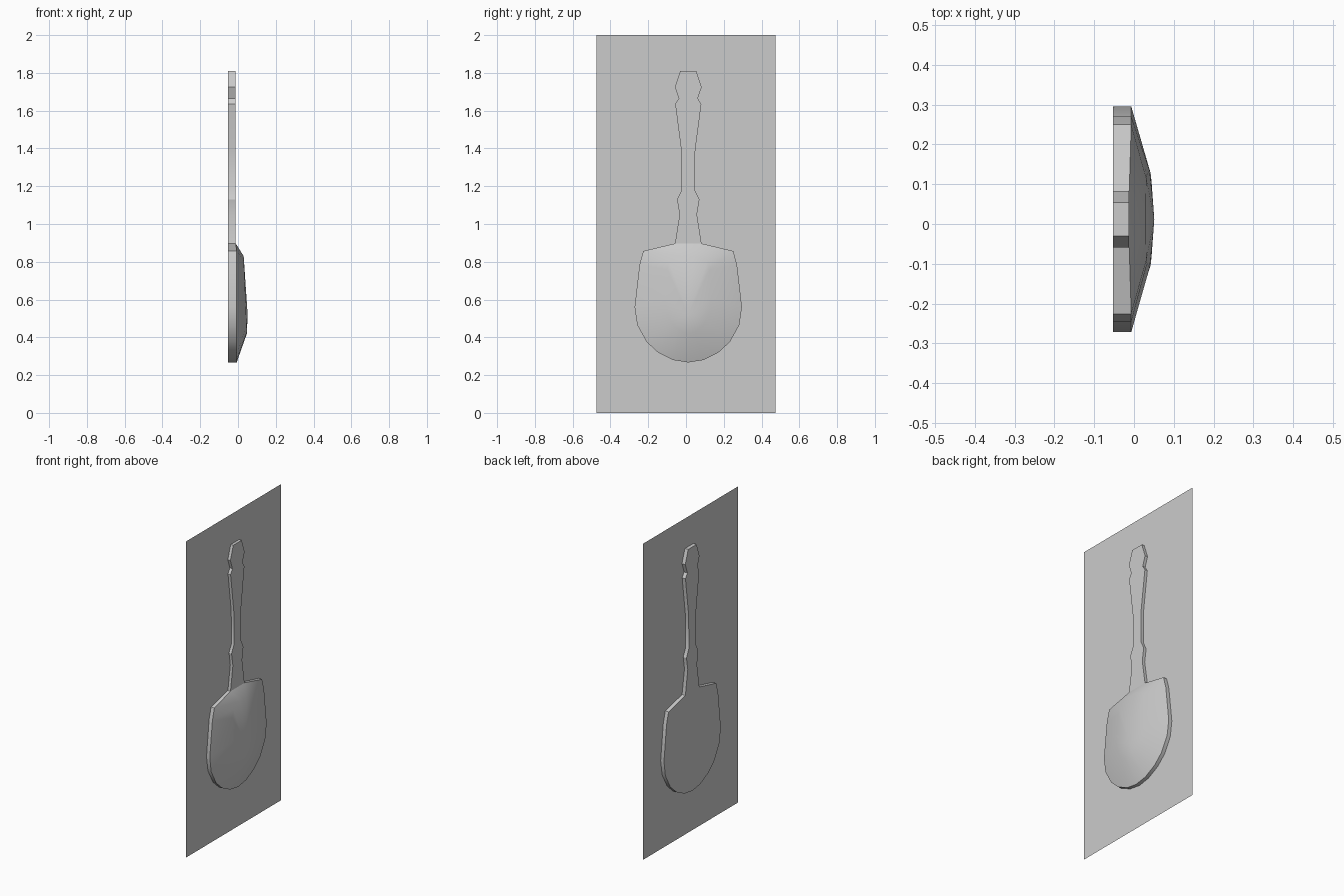
import bpy, bmesh, math

if "Cube" in bpy.data.objects:
    bpy.data.objects.remove(bpy.data.objects["Cube"], do_unlink=True)

grey = bpy.data.materials.new("plain grey")
grey.use_nodes = True
GREY = (0.6, 0.6, 0.6, 1)
grey.diffuse_color = GREY
grey.node_tree.nodes["Principled BSDF"].inputs["Base Color"].default_value = GREY


def make_object(name, bm):
    mesh = bpy.data.meshes.new(name)
    bm.to_mesh(mesh)
    bm.free()
    mesh.materials.append(grey)
    obj = bpy.data.objects.new(name, mesh)
    bpy.context.collection.objects.link(obj)
    return obj


# Thin upright board that runs through the middle of the spade
BOARD_X, BOARD_HALF, HEIGHT = -0.03, 0.475, 2.0
bm = bmesh.new()
corners = [(-BOARD_HALF, 0), (BOARD_HALF, 0), (BOARD_HALF, HEIGHT), (-BOARD_HALF, HEIGHT)]
bm.faces.new([bm.verts.new((BOARD_X, y, z)) for y, z in corners])
make_object("backing_board", bm)

# Half outlines as (half width, height), from top to bottom
handle = [(0.042, 1.81), (0.071, 1.725), (0.05, 1.665), (0.069, 1.635), (0.037, 1.39),
          (0.035, 1.18), (0.059, 1.13), (0.046, 1.05)]
neck = (0.07, 0.897)
blade = [(0.238, 0.857), (0.258, 0.785), (0.284, 0.56), (0.27, 0.465),
         (0.22, 0.375), (0.16, 0.32), (0.08, 0.28)]
tip = (0, 0.267)
CENTRE_Y, BACK_X, HANDLE_X, RIM_X, PEAK_X = 0.012, -0.053, -0.012, -0.007, 0.051


def mirrored(points):
    return [(-w, z) for w, z in reversed(points)]


bm = bmesh.new()


def vert(x, w, z):
    return bm.verts.new((x, CENTRE_Y + w, z))


# Front outline: handle is flat, blade rim sits slightly further forward
upper = [vert(HANDLE_X, *p) for p in handle + [neck]]
rim = [vert(RIM_X, *p) for p in blade + [tip] + mirrored(blade)]
lower = [vert(HANDLE_X, *p) for p in mirrored(handle + [neck])]
outline = upper + rim + lower
bm.faces.new(upper + lower)

# Flat back and side walls
back = [bm.verts.new((BACK_X, v.co.y, v.co.z)) for v in outline]
bm.faces.new(back)
for i, v in enumerate(outline):
    j = (i + 1) % len(outline)
    bm.faces.new((v, outline[j], back[j], back[i]))

# Bulging blade front: rim, smaller raised ring, centre point
loop = [upper[-1]] + rim + [lower[0]]
ring = []
for v in loop:
    t = (v.co.z - tip[1]) / (neck[1] - tip[1])
    ring.append(vert(0.047 - 0.017 * t, (v.co.y - CENTRE_Y) * 0.43, 0.42 + 0.41 * t))
peak = vert(PEAK_X, 0, 0.52)
for i, v in enumerate(loop):
    j = (i + 1) % len(loop)
    bm.faces.new((v, loop[j], ring[j], ring[i]))
    bm.faces.new((ring[i], ring[j], peak))
bmesh.ops.recalc_face_normals(bm, faces=bm.faces)
spade = make_object("spade", bm)

# Smooth the rounded surfaces, keep the outline crisp
bpy.ops.object.select_all(action="DESELECT")
spade.select_set(True)
bpy.context.view_layer.objects.active = spade
bpy.ops.object.shade_smooth_by_angle(angle=math.radians(30))
